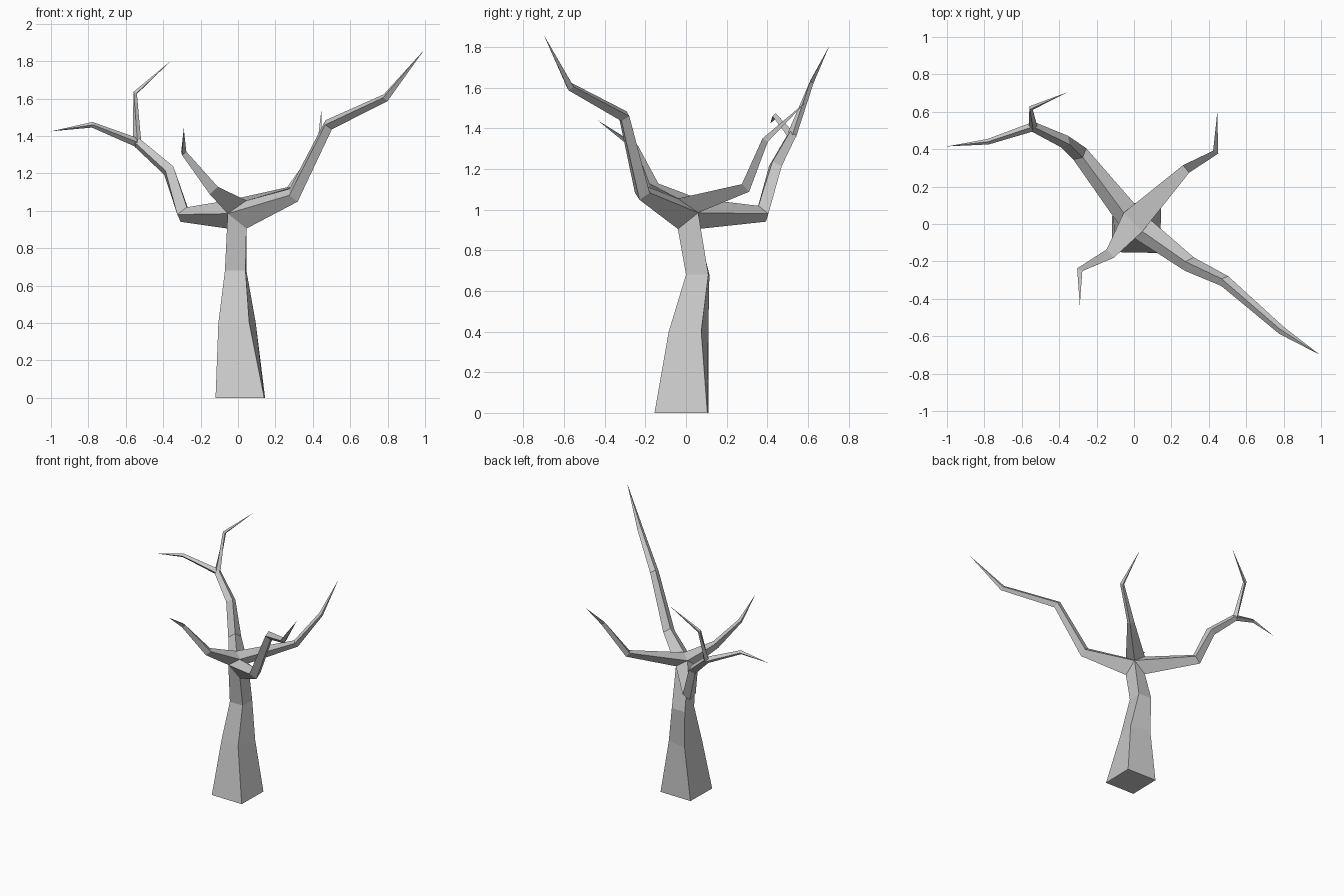
import bpy
import bmesh
from math import cos, sin, tau
from mathutils import Vector

cube = bpy.data.objects.get("Cube")
if cube:
    bpy.data.objects.remove(cube, do_unlink=True)

bark = bpy.data.materials.new("grey_bark")
bark.use_nodes = True
grey = (0.6, 0.6, 0.6, 1)
bark.diffuse_color = grey
bark.node_tree.nodes["Principled BSDF"].inputs["Base Color"].default_value = grey


def loft(name, loops, tip=None, cap_start=False, cap_end=False):
    """Skin a list of equal-sized loops, optionally ending in a point."""
    bm = bmesh.new()
    rings = [[bm.verts.new(p) for p in loop] for loop in loops]
    n = len(rings[0])
    for a, b in zip(rings, rings[1:]):
        for i in range(n):
            j = (i + 1) % n
            bm.faces.new((a[i], a[j], b[j], b[i]))
    if tip:
        end = bm.verts.new(tip)
        for i in range(n):
            bm.faces.new((rings[-1][i], rings[-1][(i + 1) % n], end))
    if cap_start:
        bm.faces.new(rings[0][::-1])
    if cap_end:
        bm.faces.new(rings[-1])
    bmesh.ops.recalc_face_normals(bm, faces=bm.faces)
    mesh = bpy.data.meshes.new(name)
    bm.to_mesh(mesh)
    bm.free()
    mesh.materials.append(bark)
    obj = bpy.data.objects.new(name, mesh)
    bpy.context.collection.objects.link(obj)


def ring(centre, direction, radius, sides):
    """Loop around a path point, starting from its underside."""
    side = direction.cross(Vector((0, 0, 1))).normalized()
    up = side.cross(direction).normalized()
    angles = [tau * (i / sides - 0.25) for i in range(sides)]
    return [centre + radius * (cos(a) * side + sin(a) * up) for a in angles]


def limb(name, start, path, radii, base=None, sides=4, pointed=True):
    """Tapering limb with mitred rings; base is an optional shared first loop."""
    pts = [Vector(p) for p in [start] + path]
    dirs = [(b - a).normalized() for a, b in zip(pts, pts[1:])]
    loops = [base] if base else [ring(pts[0], dirs[0], radii[0], sides)]
    for i, r in enumerate(radii[0 if base else 1:], 1):
        out = dirs[i] if i < len(dirs) else dirs[-1]
        loops.append(ring(pts[i], (dirs[i - 1] + out).normalized(), r, sides))
    loft(name, loops, tip=pts[-1] if pointed else None, cap_end=not pointed)


# Junction corners shared by the trunk and the four limbs
front_right = Vector((0.045, -0.04, 0.905))
back_right = Vector((0.045, 0.06, 0.985))
back_left = Vector((-0.055, 0.06, 0.905))
front_left = Vector((-0.055, -0.04, 0.985))
top_front = Vector((0.045, -0.04, 1.055))
top_back = Vector((-0.055, 0.06, 1.055))
heart = (0, 0, 1)

# Trunk: twisting square section
loft("trunk", [
    [(-0.12, -0.15, 0), (0.14, -0.155, 0), (0.145, 0.105, 0), (-0.115, 0.11, 0)],
    [(-0.105, -0.05, 0.4), (0.06, -0.085, 0.4), (0.095, 0.075, 0.4), (-0.065, 0.11, 0.4)],
    [(-0.07, 0, 0.68), (0.04, 0, 0.68), (0.045, 0.11, 0.68), (-0.07, 0.115, 0.68)],
    [front_left, front_right, back_right, back_left],
], cap_start=True)

# Long limb to the front
limb("front_long_branch", heart,
     [(0.297, -0.215, 1.083), (0.485, -0.305, 1.46), (0.79, -0.57, 1.605), (0.995, -0.7, 1.86)],
     [0.043, 0.032, 0.022],
     base=[front_right, front_left, top_front, back_right])

# Forked limb to the back
fork = (-0.54, 0.52, 1.365)
limb("back_forked_branch", heart,
     [(-0.29, 0.375, 0.98), (-0.37, 0.44, 1.215), fork],
     [0.046, 0.036, 0.026],
     base=[back_left, back_right, top_back, front_left], pointed=False)
limb("upper_twig", fork, [(-0.55, 0.62, 1.63), (-0.355, 0.705, 1.805)], [0.023, 0.013])
limb("side_twig", fork, [(-0.78, 0.44, 1.46), (-1.0, 0.415, 1.425)], [0.024, 0.015])

# Two small three-sided limbs
limb("back_small_branch", heart,
     [(0.285, 0.3, 1.113), (0.44, 0.39, 1.345), (0.445, 0.595, 1.535)],
     [0.03, 0.018], base=[back_right, top_front, top_back], sides=3)
limb("front_small_branch", heart,
     [(-0.135, -0.165, 1.115), (-0.293, -0.25, 1.31), (-0.29, -0.435, 1.44)],
     [0.034, 0.018], base=[front_left, top_back, top_front], sides=3)
